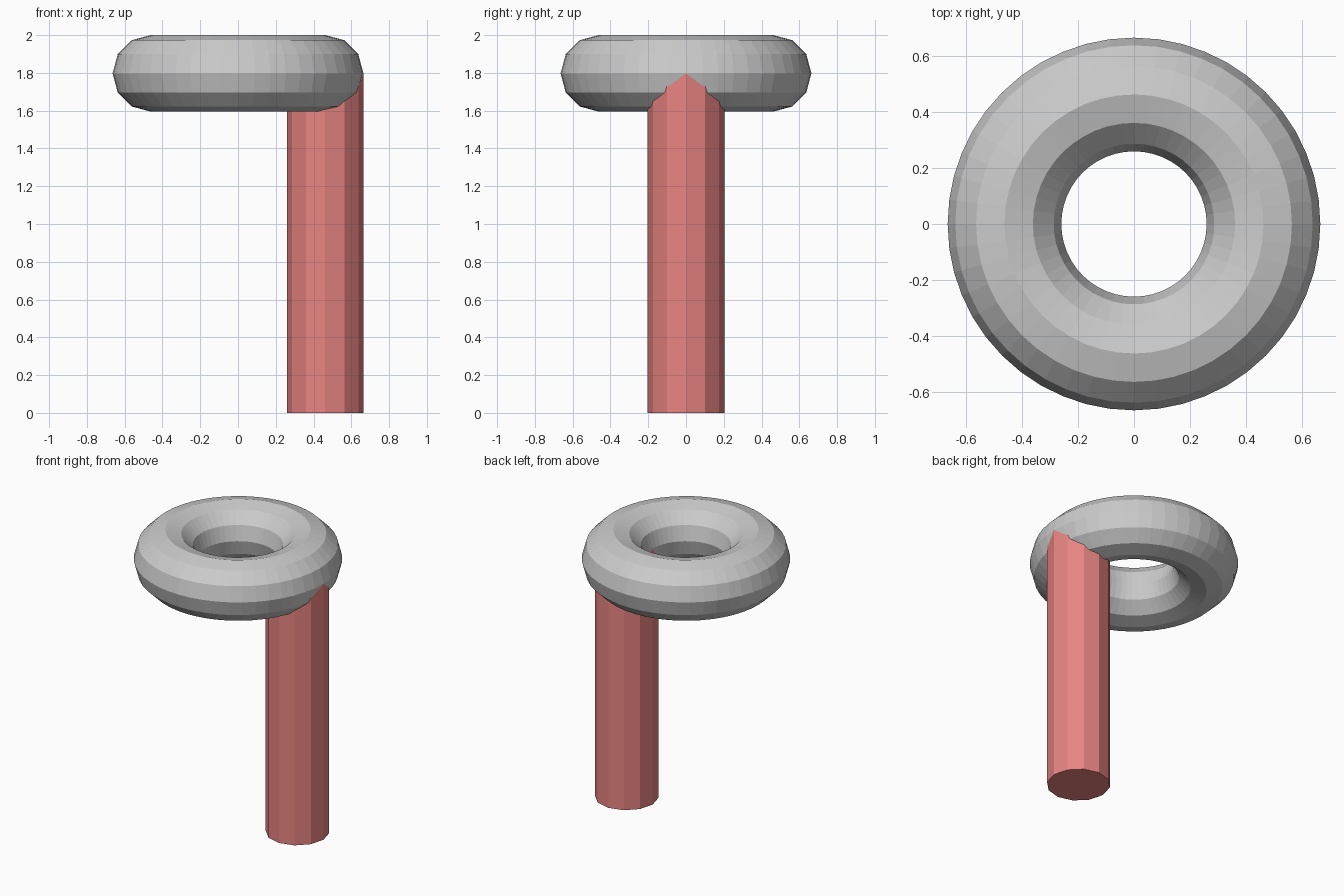
import bpy

if "Cube" in bpy.data.objects:
    bpy.data.objects.remove(bpy.data.objects["Cube"])

RING_R = 0.4615   # ring centre-line radius
TUBE_R = 0.2025   # shared tube radius of ring and post
RING_Z = 2.0 - TUBE_R

# Flat-shaded ring on top
bpy.ops.mesh.primitive_torus_add(
    major_segments=48, minor_segments=12,
    major_radius=RING_R, minor_radius=TUBE_R, location=(0, 0, RING_Z))
ring = bpy.context.object
ring.name = "ring"

# Twelve-sided post under the right side, ending at the ring's mid-height
bpy.ops.mesh.primitive_cylinder_add(
    vertices=12, radius=TUBE_R, depth=RING_Z,
    location=(RING_R, 0, RING_Z / 2))
post = bpy.context.object
post.name = "post"

# Red post material
red = bpy.data.materials.new("red")
red.diffuse_color = (0.8, 0.23, 0.22, 1)
red.use_nodes = True
red.node_tree.nodes["Principled BSDF"].inputs["Base Color"].default_value = red.diffuse_color
post.data.materials.append(red)

for obj in (ring, post):
    obj.data.shade_flat()
